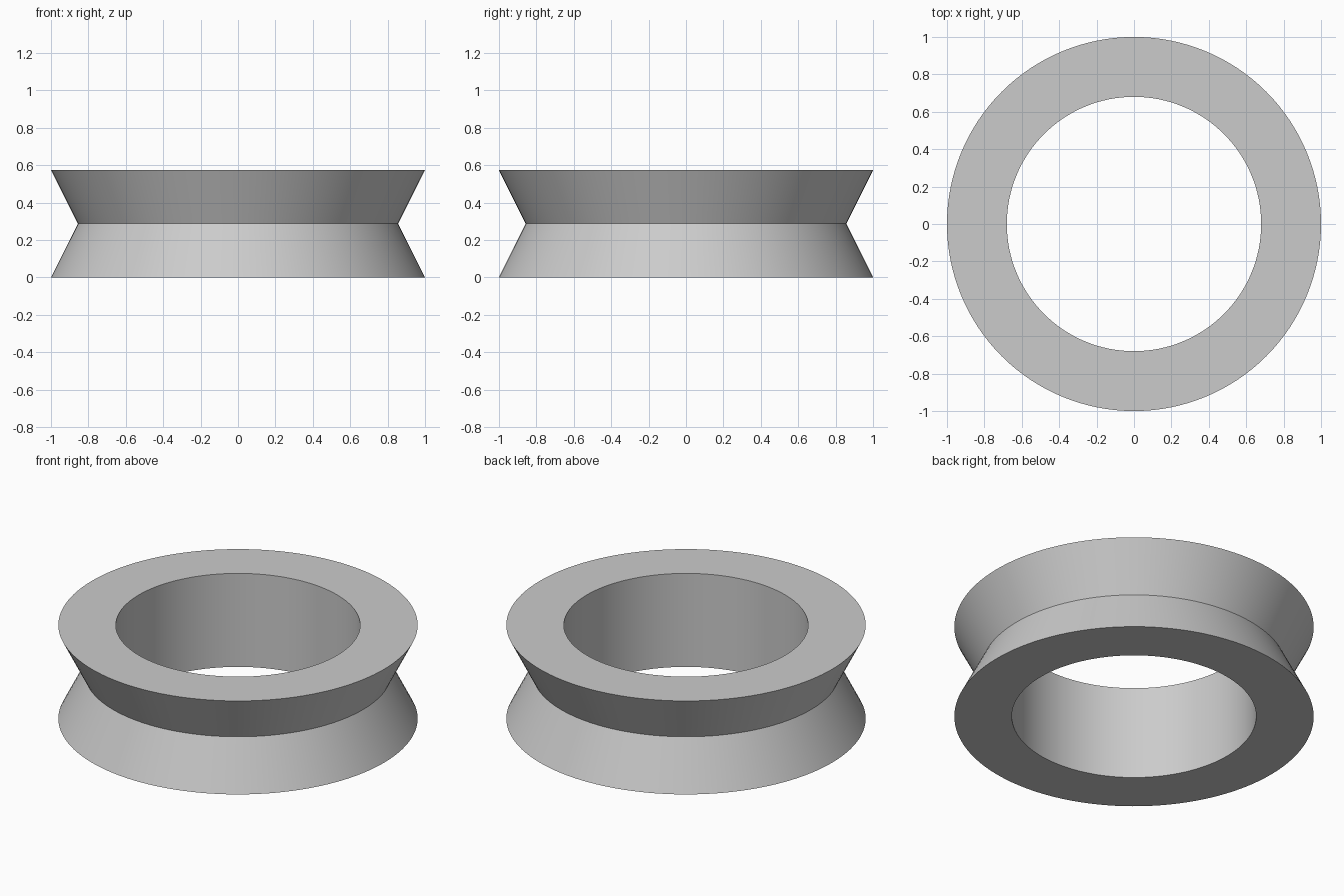
import bpy
import math

cube = bpy.data.objects.get("Cube")
if cube:
    bpy.data.objects.remove(cube, do_unlink=True)

SEGMENTS = 128
HEIGHT = 0.574
OUTER, GROOVE, BORE = 1.0, 0.856, 0.68

# Plain grey material
grey = bpy.data.materials.new("light_grey")
grey.use_nodes = True
colour = (0.6, 0.6, 0.6, 1.0)
grey.diffuse_color = colour
grey.node_tree.nodes["Principled BSDF"].inputs["Base Color"].default_value = colour

# Cross-section of the ring: (radius, height), counter-clockwise
profile = [(BORE, 0), (OUTER, 0), (GROOVE, HEIGHT / 2), (OUTER, HEIGHT), (BORE, HEIGHT)]
count = len(profile)

# Revolve the closed cross-section around z
verts, faces = [], []
for i in range(SEGMENTS):
    angle = math.tau * i / SEGMENTS
    verts += [(r * math.cos(angle), r * math.sin(angle), z) for r, z in profile]
    here, after = i * count, (i + 1) % SEGMENTS * count
    for j in range(count):
        k = (j + 1) % count
        faces.append((here + j, after + j, after + k, here + k))

mesh = bpy.data.meshes.new("grooved_ring")
mesh.from_pydata(verts, [], faces)
mesh.materials.append(grey)
ring = bpy.data.objects.new("grooved_ring", mesh)
bpy.context.collection.objects.link(ring)

# Smooth walls, crisp rims and groove
bpy.ops.object.select_all(action="DESELECT")
ring.select_set(True)
bpy.context.view_layer.objects.active = ring
bpy.ops.object.shade_smooth_by_angle(angle=math.radians(30))
